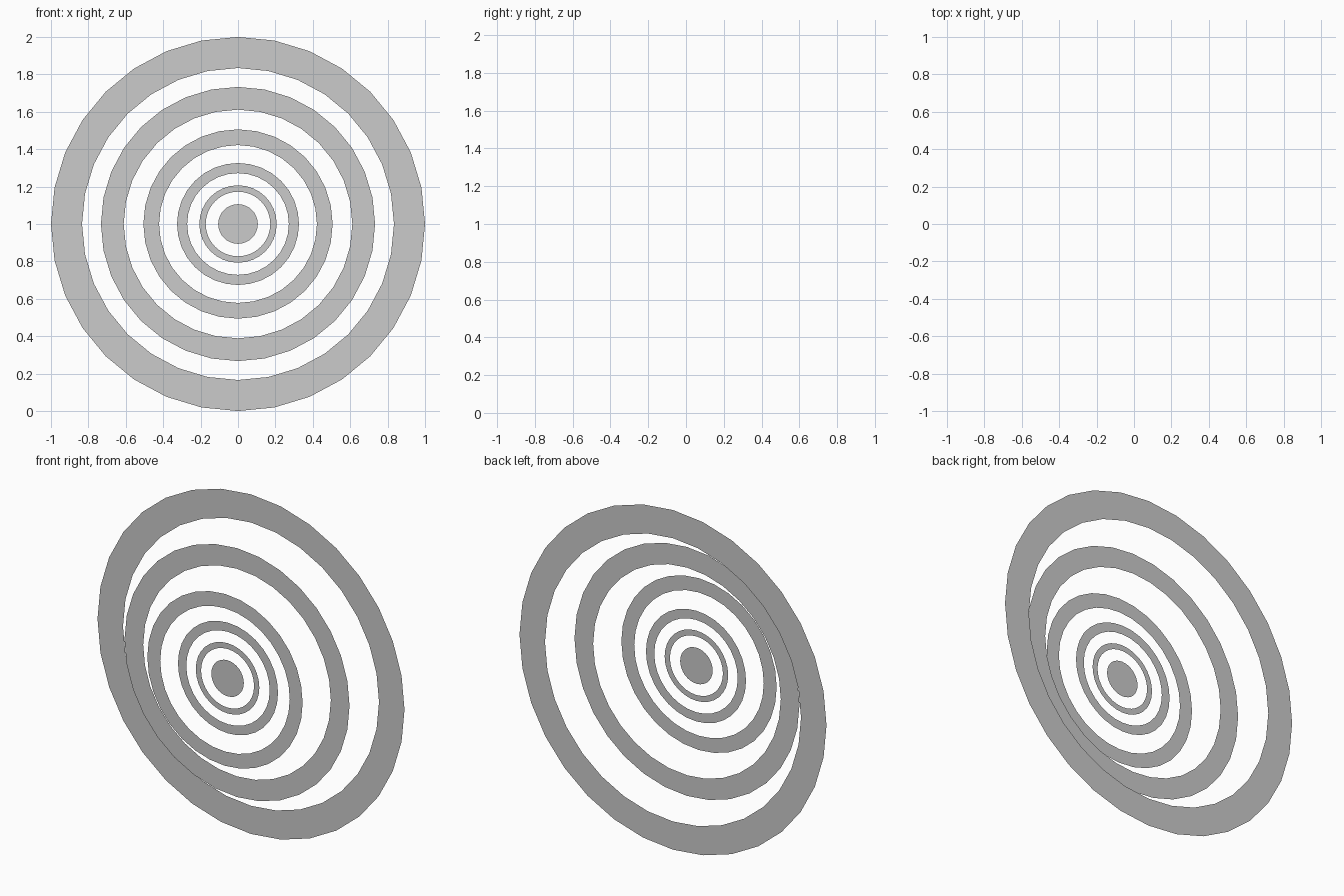
import bpy
import bmesh
from math import sin, cos, pi

if "Cube" in bpy.data.objects:
    bpy.data.objects.remove(bpy.data.objects["Cube"])

SIDES = 32
CENTRE_Z = 1.0
INNER_RATIO = 0.834


def flat_part(name, radius, y, hollow=True):
    """Flat upright ring (or filled disc) facing the front."""
    bm = bmesh.new()

    def circle(r):
        return [bm.verts.new((r * cos(2 * pi * i / SIDES), 0, r * sin(2 * pi * i / SIDES)))
                for i in range(SIDES)]

    outer = circle(radius)
    if hollow:
        inner = circle(radius * INNER_RATIO)
        for i in range(SIDES):
            j = (i + 1) % SIDES
            bm.faces.new((outer[i], outer[j], inner[j], inner[i]))
    else:
        bm.faces.new(outer)
    mesh = bpy.data.meshes.new(name)
    bm.to_mesh(mesh)
    bm.free()
    obj = bpy.data.objects.new(name, mesh)
    obj.location = (0, y, CENTRE_Z)
    bpy.context.collection.objects.link(obj)
    return obj


# Concentric rings, largest at the back: (radius, depth)
rings = [(1.0, 0.121), (0.733, -0.009), (0.506, -0.121), (0.326, -0.093), (0.207, -0.097)]
for n, (radius, y) in enumerate(rings, 1):
    flat_part(f"ring_{n}", radius, y)

# Solid centre
flat_part("centre_disc", 0.106, -0.097, hollow=False)
